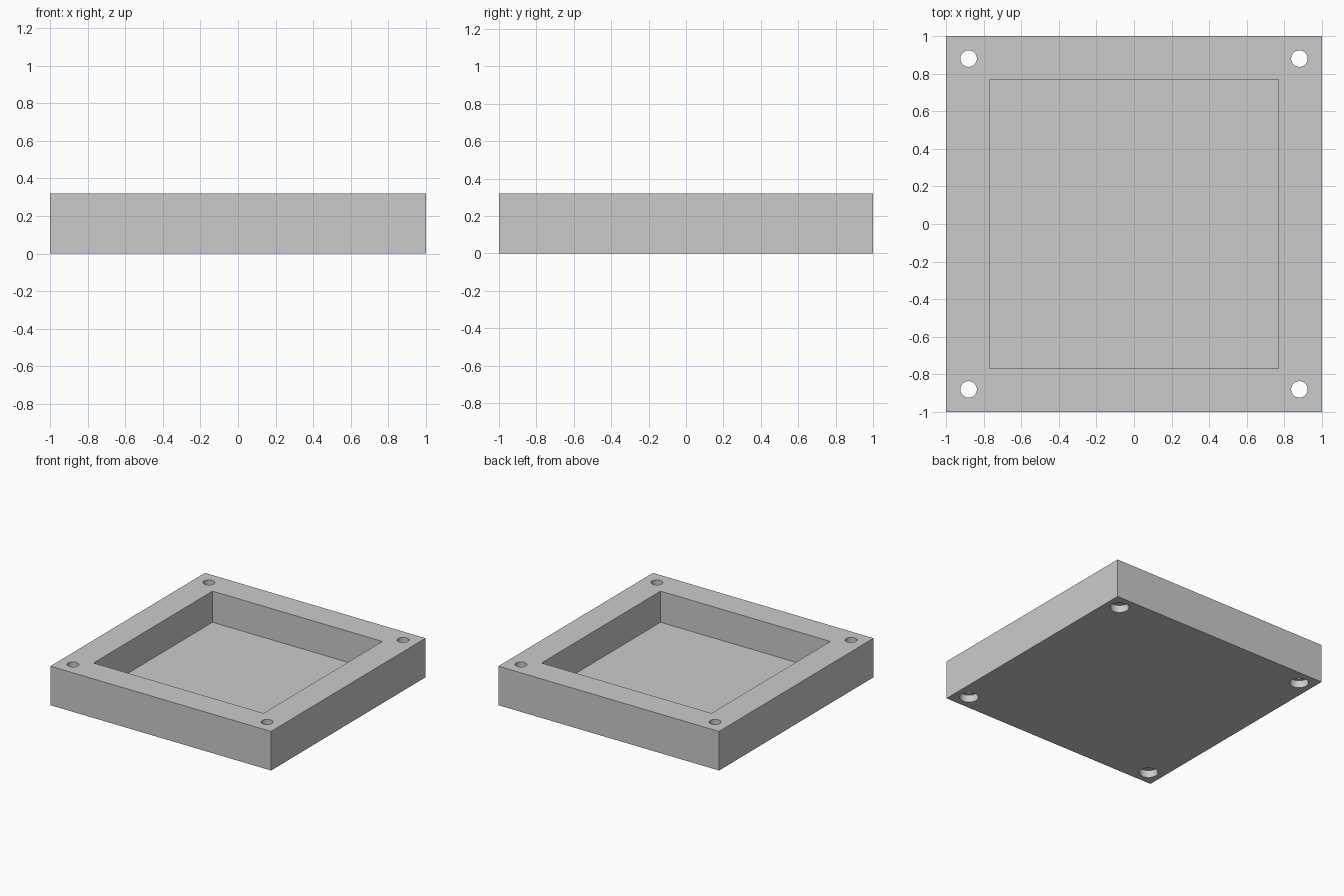
import bpy
import math

if "Cube" in bpy.data.objects:
    bpy.data.objects.remove(bpy.data.objects["Cube"], do_unlink=True)

SIZE, HEIGHT = 2.0, 0.32
POCKET, FLOOR = 1.54, 0.065
HOLE_POS, HOLE_R = 0.88, 0.044
BORE_R, BORE_DEPTH = 0.071, 0.06

grey = bpy.data.materials.new("light grey")
grey.use_nodes = True
colour = (0.6, 0.6, 0.6, 1)
grey.diffuse_color = colour
grey.node_tree.nodes["Principled BSDF"].inputs["Base Color"].default_value = colour


def box(name, width, bottom, top):
    bpy.ops.mesh.primitive_cube_add(size=1, location=(0, 0, (bottom + top) / 2))
    ob = bpy.context.object
    ob.name = name
    ob.scale = (width, width, top - bottom)
    bpy.ops.object.transform_apply(location=True, rotation=False, scale=True)
    ob.data.materials.append(grey)
    return ob


def cylinder(name, radius, x, y, bottom, top):
    bpy.ops.mesh.primitive_cylinder_add(vertices=48, radius=radius, depth=top - bottom,
                                        location=(x, y, (bottom + top) / 2))
    ob = bpy.context.object
    ob.name = name
    ob.data.materials.append(grey)
    return ob


def cut(target, cutter):
    cutter.hide_render = True
    mod = target.modifiers.new("cut", "BOOLEAN")
    mod.operation = "DIFFERENCE"
    mod.solver = "EXACT"
    mod.object = cutter
    bpy.context.view_layer.objects.active = target
    bpy.ops.object.modifier_apply(modifier=mod.name)
    bpy.data.objects.remove(cutter, do_unlink=True)


# Square tray with an open pocket
tray = box("tray", SIZE, 0, HEIGHT)
cut(tray, box("pocket_cutter", POCKET, FLOOR, HEIGHT + 0.1))

# Corner screw holes, each with a wider recess underneath
for sx in (-1, 1):
    for sy in (-1, 1):
        x, y = sx * HOLE_POS, sy * HOLE_POS
        cut(tray, cylinder("hole_cutter", HOLE_R, x, y, -0.1, HEIGHT + 0.1))
        cut(tray, cylinder("recess_cutter", BORE_R, x, y, -0.1, BORE_DEPTH))

# Smooth hole walls, sharp edges elsewhere
bpy.ops.object.select_all(action="DESELECT")
tray.select_set(True)
bpy.context.view_layer.objects.active = tray
bpy.ops.object.shade_smooth_by_angle(angle=math.radians(30))
